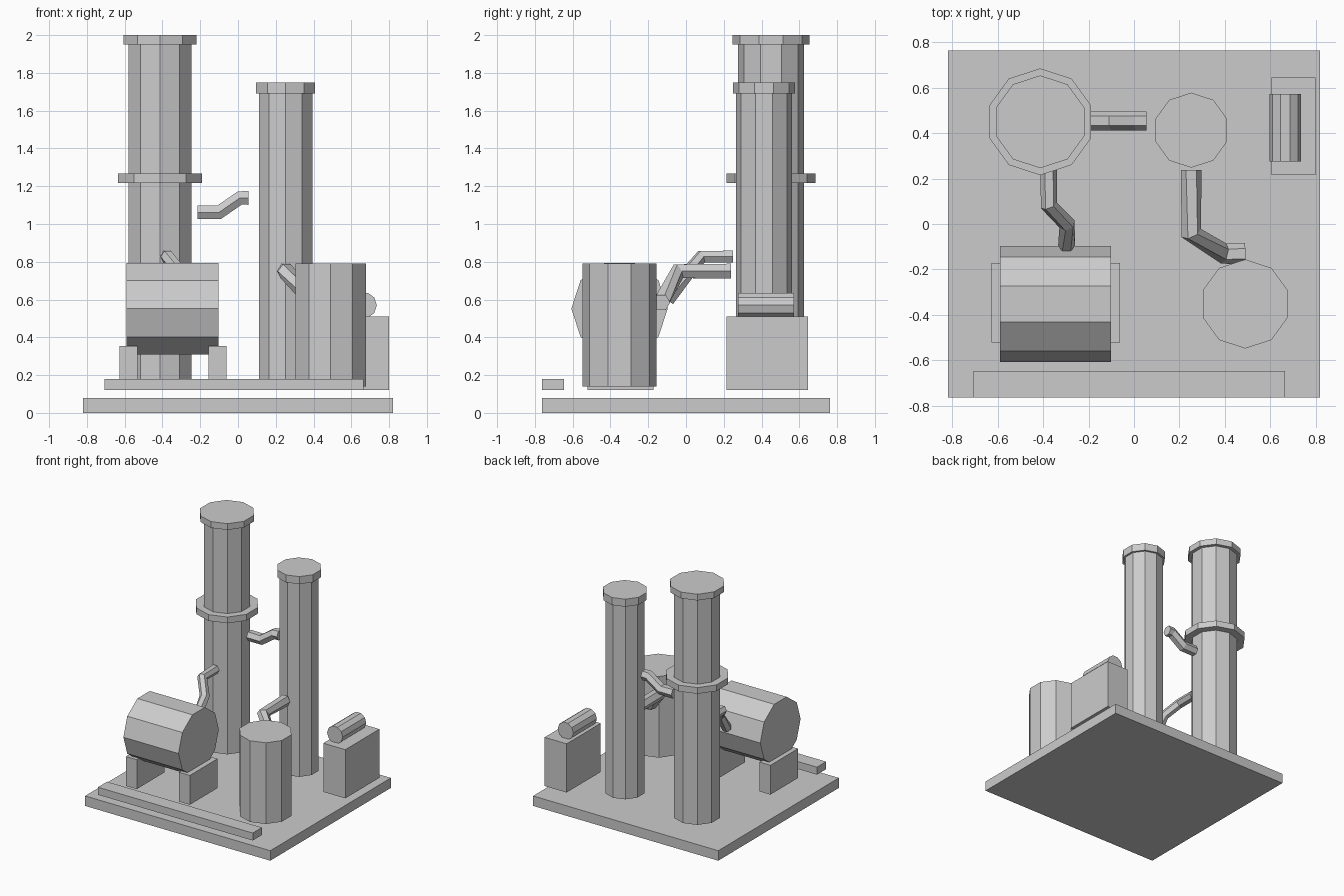
import bpy, bmesh, math
from mathutils import Vector

if "Cube" in bpy.data.objects:
    bpy.data.objects.remove(bpy.data.objects["Cube"])


def make_object(name, bm):
    bmesh.ops.recalc_face_normals(bm, faces=bm.faces[:])
    mesh = bpy.data.meshes.new(name)
    bm.to_mesh(mesh)
    bm.free()
    ob = bpy.data.objects.new(name, mesh)
    bpy.context.collection.objects.link(ob)
    return ob


def box(name, lo, hi):
    bm = bmesh.new()
    bmesh.ops.create_cube(bm, size=1)
    for v in bm.verts:
        v.co = [lo[i] + (hi[i] - lo[i]) * (v.co[i] + 0.5) for i in range(3)]
    return make_object(name, bm)


def skin(name, rings):
    """Closed tube through a list of equal-length rings."""
    bm = bmesh.new()
    loops = [[bm.verts.new(p) for p in ring] for ring in rings]
    n = len(loops[0])
    for a, b in zip(loops, loops[1:]):
        for i in range(n):
            j = (i + 1) % n
            bm.faces.new((a[i], a[j], b[j], b[i]))
    bm.faces.new(loops[0])
    bm.faces.new(loops[-1])
    return make_object(name, bm)


def ring(c, u, w, r, sides):
    return [c + r * (math.cos(t) * u + math.sin(t) * w)
            for t in (2 * math.pi * i / sides for i in range(sides))]


X, Y, Z = Vector((1, 0, 0)), Vector((0, 1, 0)), Vector((0, 0, 1))


def prism(name, start, end, r, corner, sides=10):
    """Ten-sided drum between two points; one corner points along 'corner'."""
    a, b = Vector(start), Vector(end)
    w = (b - a).normalized().cross(corner)
    return skin(name, [ring(p, corner, w, r, sides) for p in (a, b)])


def pipe(name, points, r, sides=6):
    pts = [Vector(p) for p in points]
    dirs = [(b - a).normalized() for a, b in zip(pts, pts[1:])]
    rings = []
    for i, p in enumerate(pts):
        t = (dirs[max(i - 1, 0)] + dirs[min(i, len(dirs) - 1)]).normalized()
        side = t.cross(Z).normalized()
        rings.append(ring(p, side, side.cross(t), r, sides))
    return skin(name, rings)


def upright(name, x, y, z0, z1, r):
    return prism(name, (x, y, z0), (x, y, z1), r, Y)


# Base slab and front kerb
box("base_slab", (-0.82, -0.763, 0), (0.82, 0.763, 0.08))
box("front_kerb", (-0.707, -0.763, 0.12), (0.665, -0.647, 0.18))

# Tall column with platform ring and cap
upright("tall_column", -0.413, 0.45, 0.14, 1.95, 0.176)
upright("tall_column_ring", -0.413, 0.45, 1.217, 1.267, 0.235)
upright("tall_column_cap", -0.413, 0.45, 1.95, 2.0, 0.204)

# Slim column and cap
upright("slim_column", 0.252, 0.413, 0.14, 1.69, 0.149)
upright("slim_column_cap", 0.252, 0.413, 1.69, 1.75, 0.165)

# Upright storage tank
upright("storage_tank", 0.49, -0.352, 0.14, 0.79, 0.196)

# Horizontal drum on two saddles
prism("horizontal_drum", (-0.59, -0.352, 0.552), (-0.102, -0.352, 0.552), 0.255, Y)
for side, x in (("left", -0.627), ("right", -0.157)):
    box(side + "_saddle", (x, -0.522, 0.12), (x + 0.096, -0.172, 0.355))

# Pump housing with motor on top
box("pump_housing", (0.605, 0.215, 0.12), (0.80, 0.646, 0.51))
prism("pump_motor", (0.666, 0.275, 0.57), (0.666, 0.573, 0.57), 0.069, X)

# Connecting pipes
pipe("column_link_pipe", [(-0.215, 0.454, 1.062), (-0.1, 0.454, 1.062),
                          (0.01, 0.454, 1.138), (0.055, 0.454, 1.138)], 0.042)
pipe("drum_pipe", [(-0.375, 0.25, 0.827), (-0.375, 0.082, 0.827),
                   (-0.295, 0.0, 0.73), (-0.297, -0.095, 0.595)], 0.037)
pipe("tank_pipe", [(0.252, 0.237, 0.75), (0.252, -0.04, 0.75),
                   (0.395, -0.13, 0.59), (0.488, -0.13, 0.585)], 0.046)
